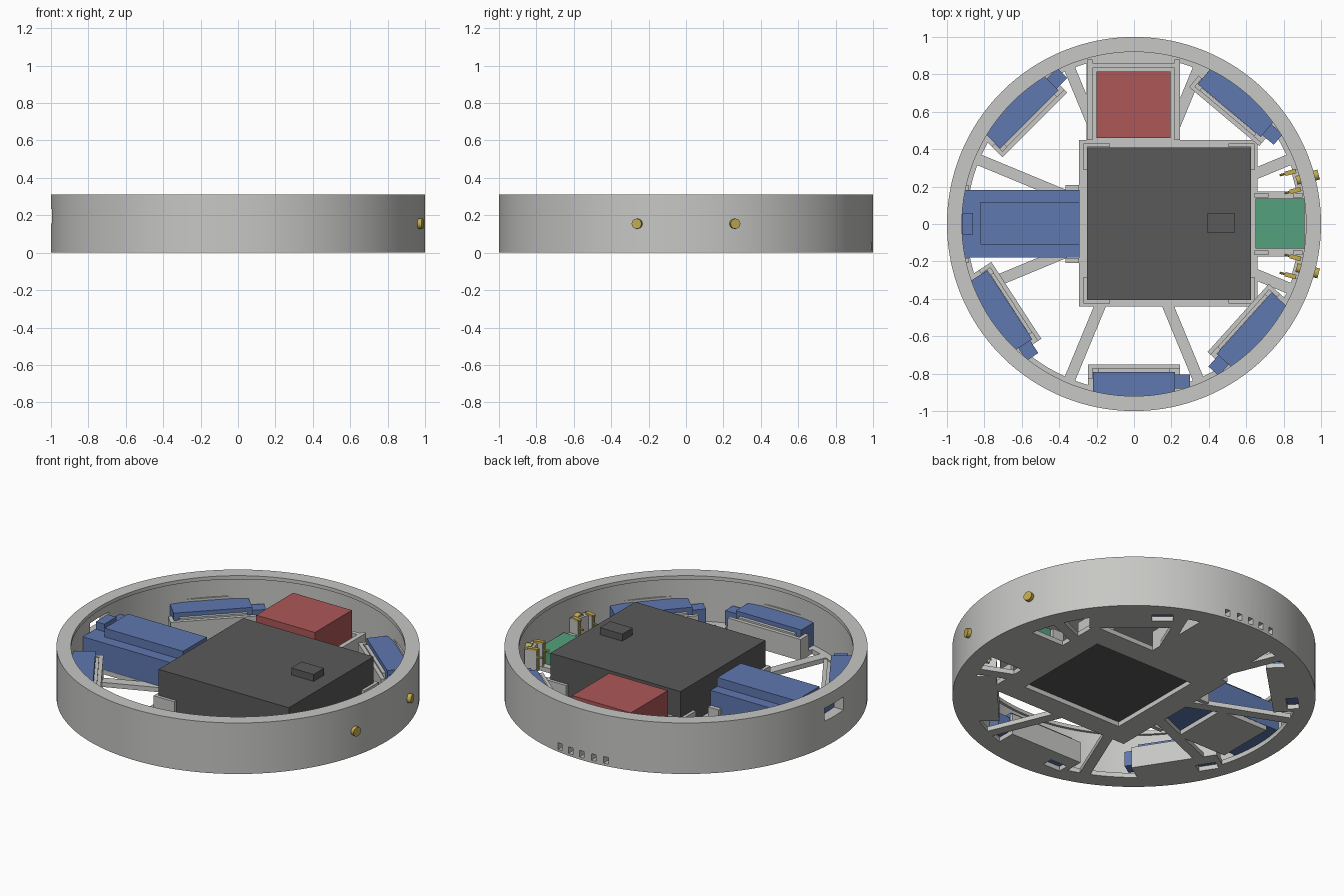
import bpy, bmesh, math
from mathutils import Matrix, Vector

if "Cube" in bpy.data.objects:
    bpy.data.objects.remove(bpy.data.objects["Cube"])


def material(name, rgb):
    m = bpy.data.materials.new(name)
    lin = [((c + 0.055) / 1.055) ** 2.4 for c in rgb]
    m.diffuse_color = (*lin, 1)
    m.use_nodes = True
    m.node_tree.nodes["Principled BSDF"].inputs["Base Color"].default_value = m.diffuse_color
    return m


GREY = material("light grey", (0.78, 0.78, 0.77))
DARK = material("dark grey", (0.35, 0.35, 0.35))
BLUE = material("blue", (0.37, 0.47, 0.69))
RED = material("red", (0.68, 0.34, 0.34))
GREEN = material("green", (0.33, 0.63, 0.49))
GOLD = material("gold", (0.76, 0.67, 0.32))
FLOOR = 0.028


def finish(name, bm, mat):
    bmesh.ops.recalc_face_normals(bm, faces=bm.faces)
    me = bpy.data.meshes.new(name)
    bm.to_mesh(me)
    bm.free()
    me.materials.append(mat)
    ob = bpy.data.objects.new(name, me)
    bpy.context.collection.objects.link(ob)
    return ob


def polar(az, side=1):
    """Frame with local x along the rim and local y pointing outward."""
    a = math.radians(az)
    m = Matrix.Identity(4)
    m.col[0] = (-math.sin(a) * side, math.cos(a) * side, 0, 0)
    m.col[1] = (math.cos(a), math.sin(a), 0, 0)
    return m


def box(name, x, y, z, mat=GREY, frame=None):
    bm = bmesh.new()
    bmesh.ops.create_cube(bm, size=1)
    for v in bm.verts:
        v.co = Vector([lo + (c + 0.5) * (hi - lo) for c, (lo, hi) in zip(v.co, (x, y, z))])
    if frame:
        bm.transform(frame)
    return finish(name, bm, mat)


def lathe(name, profile, mat, n=128):
    bm = bmesh.new()
    rings = [[bm.verts.new((r * math.cos(2 * math.pi * i / n), r * math.sin(2 * math.pi * i / n), z))
              for r, z in profile] for i in range(n)]
    k = len(profile)
    for i in range(n):
        a, b = rings[i], rings[(i + 1) % n]
        for j in range(k):
            bm.faces.new((a[j], b[j], b[(j + 1) % k], a[(j + 1) % k]))
    return finish(name, bm, mat)


def rod(name, radius, p, q, mat, n=20):
    p, q = Vector(p), Vector(q)
    bm = bmesh.new()
    bmesh.ops.create_cone(bm, cap_ends=True, segments=n, radius1=radius, radius2=radius, depth=(q - p).length)
    bm.transform(Matrix.Translation((p + q) / 2) @ (q - p).to_track_quat('Z', 'Y').to_matrix().to_4x4())
    ob = finish(name, bm, mat)
    smooth(ob)
    return ob


def activate(ob):
    bpy.ops.object.select_all(action='DESELECT')
    ob.select_set(True)
    bpy.context.view_layer.objects.active = ob


def smooth(ob):
    activate(ob)
    bpy.ops.object.shade_smooth_by_angle(angle=math.radians(30))


def boolean(target, tool, op):
    activate(target)
    mod = target.modifiers.new("cut", 'BOOLEAN')
    mod.object, mod.operation, mod.solver = tool, op, 'EXACT'
    bpy.ops.object.modifier_apply(modifier=mod.name)
    bpy.data.objects.remove(tool, do_unlink=True)


# Outer rim with a small inner lip, a window and a row of vents
rim = lathe("outer_rim", [(1, 0), (1, 0.31), (0.92, 0.31), (0.92, 0.288), (0.935, 0.288), (0.935, 0)], GREY)
boolean(rim, box("window_cutter", (-1.1, -0.9), (-0.09, 0.09), (0.155, 0.235)), 'DIFFERENCE')
for i in range(-2, 3):
    x = i * 0.077
    boolean(rim, box("vent_cutter", (x - 0.015, x + 0.015), (0.88, 1.1), (0.015, 0.055)), 'DIFFERENCE')
smooth(rim)

# Floor: ring, central plate, device plates, spokes and module pads joined together
MODULES = [(270, 1), (318, -1), (50, -1), (135, -1), (213, 1)]
Z = (0, FLOOR)
floor = lathe("floor", [(0.945, 0), (0.945, FLOOR), (0.895, FLOOR), (0.895, 0)], GREY)
pieces = [box("plate", (-0.295, 0.66), (-0.44, 0.45), Z),
          box("plate", (-0.255, 0.245), (0.4, 0.925), Z),
          box("plate", (0.6, 0.925), (-0.175, 0.175), Z),
          box("plate", (-0.8, -0.47), (-0.18, 0.18), Z)]
pieces += [box("spoke", (-0.03, 0.03), (0.3, 0.92), Z, frame=polar(22.5 + 45 * i)) for i in range(8)]
pieces += [box("pad", (-0.245, 0.245), (0.75, 0.91), Z, frame=polar(az, s)) for az, s in MODULES]
for p in pieces:
    boolean(floor, p, 'UNION')
boolean(floor, box("hatch_cutter", (-0.15, 0.525), (-0.31, 0.31), (-0.1, 0.1)), 'DIFFERENCE')
for az, s in MODULES:
    boolean(floor, box("slot_cutter", (-0.215, -0.1), (0.83, 0.895), (-0.1, 0.1), frame=polar(az, s)), 'DIFFERENCE')

# Rim modules: blue body with end tab, held by a low bracket
for az, s in MODULES:
    f = polar(az, s)
    box("module_body", (-0.22, 0.22), (0.792, 0.925), (FLOOR, 0.165), BLUE, f)
    box("module_tab", (0.22, 0.3), (0.805, 0.88), (0.05, 0.14), BLUE, f)
    box("bracket_wall", (-0.245, 0.245), (0.75, 0.772), (FLOOR, 0.13), GREY, f)
    box("bracket_rib", (-0.19, 0.19), (0.772, 0.791), (FLOOR, 0.14), GREY, f)
    box("bracket_end", (-0.245, -0.222), (0.772, 0.83), (FLOOR, 0.13), GREY, f)
    box("bracket_back", (-0.19, 0.19), (0.925, 0.94), (FLOOR, 0.18), GREY, f)

# Central dark unit with button and corner holders
box("central_unit", (-0.25, 0.625), (-0.405, 0.41), (FLOOR, 0.258), DARK)
box("central_button", (0.39, 0.54), (-0.045, 0.055), (0.258, 0.3), DARK)
for sx in (-1, 1):
    for sy in (-1, 1):
        cx, cy = 0.1875 + sx * 0.457, 0.0025 + sy * 0.427
        box("corner_holder", sorted((cx, cx - sx * 0.14)), sorted((cy, cy - sy * 0.018)), (FLOOR, 0.1))
        box("corner_holder", sorted((cx, cx - sx * 0.018)), sorted((cy, cy - sy * 0.14)), (FLOOR, 0.1))

# Red block in its tray
box("red_block", (-0.2, 0.195), (0.46, 0.815), (FLOOR, 0.27), RED)
for x in ((-0.25, -0.222), (0.217, 0.245)):
    box("tray_side", x, (0.45, 0.88), (FLOOR, 0.12))
box("tray_back", (-0.222, 0.217), (0.835, 0.86), (FLOOR, 0.12))

# Left blue device: base, raised top, plug and clips
box("device_base", (-0.92, -0.292), (-0.178, 0.182), (FLOOR, 0.19), BLUE)
box("device_top", (-0.82, -0.292), (-0.11, 0.117), (0.19, 0.243), BLUE)
box("device_plug", (-0.917, -0.86), (-0.055, 0.06), (0.19, 0.235), BLUE)
for s in (-1, 1):
    for x in ((-0.365, -0.295), (-0.925, -0.885)):
        box("device_clip", x, sorted((s * 0.183, s * 0.208)), (0, 0.1))

# Green board with clips
box("green_board", (0.65, 0.912), (-0.13, 0.136), (FLOOR, 0.1), GREEN)
for s in (-1, 1):
    for x in ((0.645, 0.72), (0.85, 0.9)):
        box("board_clip", x, sorted((s * 0.142, s * 0.165)), (FLOOR, 0.09))

# Gold terminals through the rim with inner holders and contacts
for s in (-1, 1):
    f = polar(s * 15, s)
    rod("terminal", 0.027, f @ Vector((0, 0.9, 0.155)), f @ Vector((0, 1.022, 0.155)), GOLD)
    box("terminal_holder", (-0.06, 0.06), (0.885, 0.925), (FLOOR, 0.17), GREY, f)
    for u in (-0.05, 0.05):
        box("holder_side", (u - 0.01, u + 0.01), (0.855, 0.885), (FLOOR, 0.17), GREY, f)
        box("contact_cap", (u - 0.012, u + 0.012), (0.85, 0.91), (0.17, 0.182), GOLD, f)
        rod("contact_pin", 0.006, f @ Vector((u, 0.848, 0.05)), f @ Vector((u, 0.848, 0.182)), GOLD, 8)
        rod("contact_bar", 0.006, f @ Vector((u, 0.82, 0.13)), f @ Vector((u, 0.87, 0.13)), GOLD, 8)
